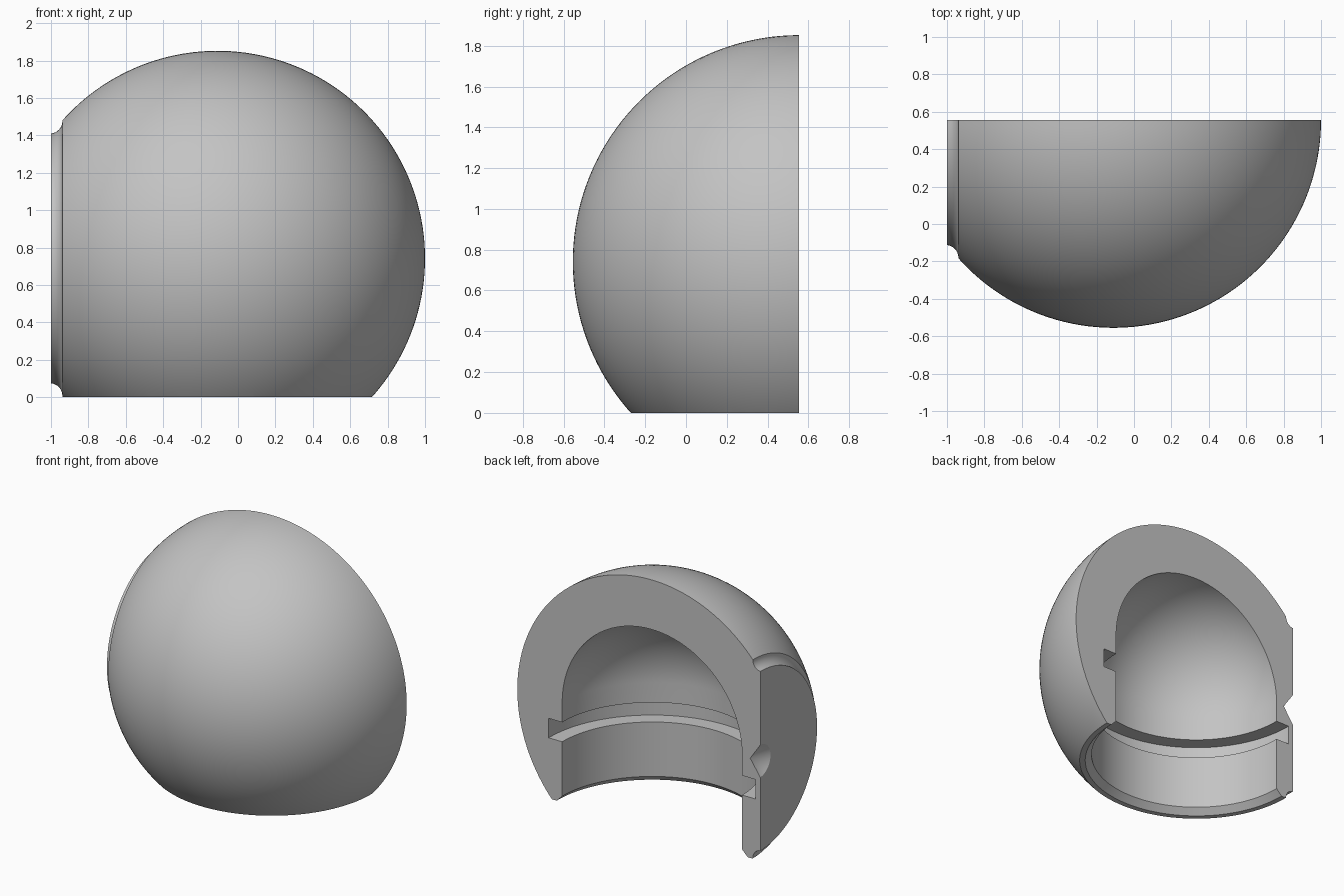
import bpy
import bmesh
from math import sin, cos, pi, atan2
from mathutils import Matrix, Vector

CENTRE = Vector((-0.11, 0.555, 0.742))
OUTER_R, INNER_R, GROOVE_R = 1.11, 0.741, 0.852
FLOOR = -CENTRE.z
FLAT = -1 - CENTRE.x      # axial position of the flat side disc

old = bpy.data.objects.get("Cube")
if old:
    bpy.data.objects.remove(old, do_unlink=True)


def arc(centre, radius, start, end, steps):
    """Points (axial, radial) along a circular arc."""
    angles = [start + (end - start) * i / steps for i in range(steps + 1)]
    return [(centre[0] + radius * cos(a), centre[1] + radius * sin(a)) for a in angles]


def make_object(name, bm):
    bmesh.ops.recalc_face_normals(bm, faces=bm.faces)
    bmesh.ops.translate(bm, verts=bm.verts, vec=CENTRE)
    mesh = bpy.data.meshes.new(name)
    bm.to_mesh(mesh)
    bm.free()
    obj = bpy.data.objects.new(name, mesh)
    bpy.context.collection.objects.link(obj)
    return obj


def lathe(name, points, axis, angle, steps):
    """Spin a list of points around an axis and close any open side."""
    bm = bmesh.new()
    verts = [bm.verts.new(p) for p in points]
    edges = [bm.edges.new(pair) for pair in zip(verts, verts[1:])]
    bmesh.ops.spin(bm, geom=verts + edges, cent=(0, 0, 0), axis=axis,
                   angle=angle, steps=steps)
    bmesh.ops.remove_doubles(bm, verts=bm.verts, dist=0.00005)
    rim = [e for e in bm.edges if e.is_boundary]
    if rim:
        bmesh.ops.edgeloop_fill(bm, edges=rim)
    return make_object(name, bm)


def subtract(target, cutter):
    cutter.hide_render = True
    mod = target.modifiers.new("cut", 'BOOLEAN')
    mod.operation = 'DIFFERENCE'
    mod.solver = 'EXACT'
    mod.object = cutter
    bpy.context.view_layer.objects.active = target
    bpy.ops.object.modifier_apply(modifier=mod.name)
    bpy.data.objects.remove(cutter, do_unlink=True)


# Half ball with a flat disc, centre dimple and rounded groove on its side
neck = arc((FLAT - 0.007, 0.735), 0.068, -pi / 2 + 0.1, 0.04, 8)
profile = [(FLAT + 0.083, 0), (FLAT, 0.12)] + neck
profile += arc((0, 0), OUTER_R, atan2(0.738, -0.829), 0, 64)
shell = lathe("half_ball_shell", [(a, 0, r) for a, r in profile], (1, 0, 0), pi, 80)

# Flat underside
bm = bmesh.new()
bmesh.ops.create_cube(bm, size=4, matrix=Matrix.Translation((0, 0, FLOOR - 2)))
subtract(shell, make_object("underside_cutter", bm))

# Domed cavity with a square ring groove and a chamfered mouth
cavity = [(FLOOR - 0.1, 0), (FLOOR - 0.1, INNER_R + 0.145), (FLOOR + 0.045, INNER_R)]
low, high = FLOOR + 0.45, FLOOR + 0.595
cavity += [(low, INNER_R), (low, GROOVE_R), (high, GROOVE_R), (high, INNER_R)]
cavity += arc((0, 0), INNER_R, pi / 2, 0, 40)
phase = Matrix.Rotation(pi / 144, 3, 'Z')
cutter = lathe("cavity_cutter", [phase @ Vector((r, 0, a)) for a, r in cavity],
               (0, 0, 1), 2 * pi, 144)
subtract(shell, cutter)

# Plain grey finish
grey = bpy.data.materials.new("plain_grey")
grey.use_nodes = True
colour = (0.55, 0.55, 0.55, 1)
grey.diffuse_color = colour
grey.node_tree.nodes["Principled BSDF"].inputs["Base Color"].default_value = colour
shell.data.materials.clear()
shell.data.materials.append(grey)
for poly in shell.data.polygons:
    poly.material_index = 0

bpy.ops.object.select_all(action='DESELECT')
shell.select_set(True)
bpy.context.view_layer.objects.active = shell
bpy.ops.object.shade_smooth_by_angle(angle=pi / 9)
